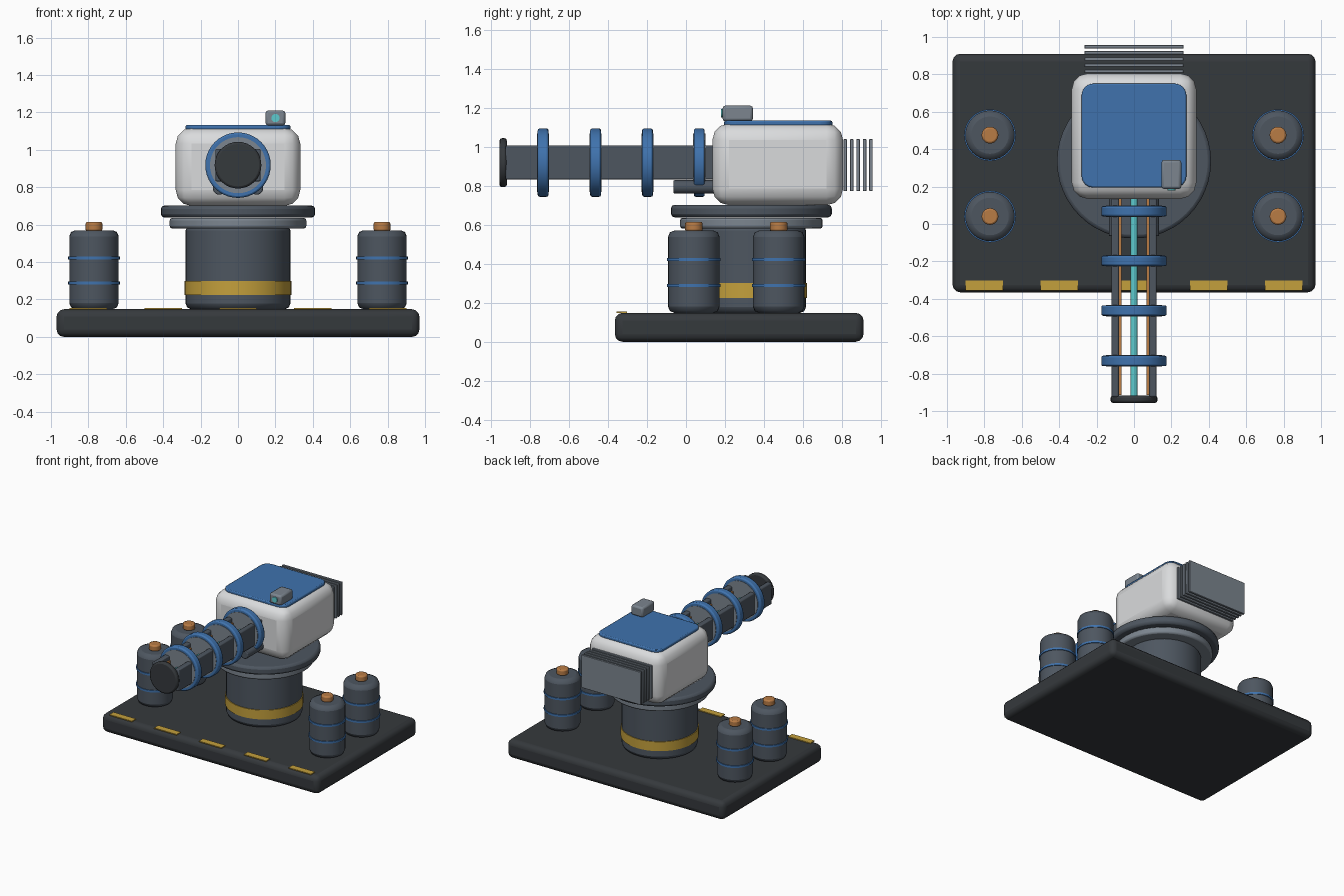
import bpy
import math

if "Cube" in bpy.data.objects:
    bpy.data.objects.remove(bpy.data.objects["Cube"], do_unlink=True)


def material(name, r, g, b):
    m = bpy.data.materials.new(name)
    m.use_nodes = True
    m.diffuse_color = (r, g, b, 1)
    m.node_tree.nodes["Principled BSDF"].inputs["Base Color"].default_value = (r, g, b, 1)
    return m


CHARCOAL = material("charcoal", 0.036, 0.041, 0.046)
SLATE = material("slate", 0.075, 0.093, 0.117)
STEEL = material("steel grey", 0.2, 0.235, 0.275)
WHITE = material("armour white", 0.7, 0.71, 0.72)
BLUE = material("blue", 0.05, 0.17, 0.42)
YELLOW = material("hazard yellow", 0.55, 0.35, 0.045)
COPPER = material("copper", 0.48, 0.2, 0.06)
CYAN = material("glowing cyan", 0.11, 0.6, 0.62)


def finish(name, mat, bevel, segments):
    ob = bpy.context.object
    ob.name = name
    ob.data.materials.append(mat)
    if bevel:
        mod = ob.modifiers.new("Bevel", "BEVEL")
        mod.width = bevel
        mod.segments = segments
        mod.limit_method = "ANGLE"
        mod.angle_limit = math.radians(40)
    bpy.ops.object.shade_smooth_by_angle(angle=math.radians(35))
    return ob


def box(name, mat, x, y, z, bevel=0, segments=2):
    """Box from (min, max) ranges on each axis."""
    centre = [(a + b) / 2 for a, b in (x, y, z)]
    bpy.ops.mesh.primitive_cube_add(size=1, location=centre)
    bpy.context.object.scale = [b - a for a, b in (x, y, z)]
    bpy.ops.object.transform_apply(location=False, rotation=False, scale=True)
    return finish(name, mat, bevel, segments)


def drum(name, mat, radius, x, y, z, bevel=0, segments=2, sides=32):
    """Upright cylinder, z is its (min, max) range."""
    bpy.ops.mesh.primitive_cylinder_add(vertices=sides, radius=radius, depth=z[1] - z[0],
                                        location=(x, y, sum(z) / 2))
    return finish(name, mat, bevel, segments)


def tube(name, mat, radius, x, y, z, bevel=0, segments=2, sides=32):
    """Cylinder lying along y, y is its (min, max) range."""
    bpy.ops.mesh.primitive_cylinder_add(vertices=sides, radius=radius, depth=y[1] - y[0],
                                        location=(x, sum(y) / 2, z), rotation=(math.pi / 2, 0, 0))
    return finish(name, mat, bevel, segments)


# Base slab with hazard plates along its front edge
box("base", CHARCOAL, (-0.97, 0.97), (-0.365, 0.91), (0, 0.148), 0.04, 3)
for i in range(5):
    x = (i - 2) * 0.4
    box("hazard_plate", YELLOW, (x - 0.1, x + 0.1), (-0.355, -0.303), (0.147, 0.155))

# Four power cells
for x in (-0.77, 0.77):
    for y in (0.04, 0.475):
        drum("power_cell", SLATE, 0.132, x, y, (0.148, 0.57), 0.032)
        for z in (0.288, 0.422):
            drum("cell_ring", BLUE, 0.138, x, y, (z - 0.008, z + 0.008))
        drum("cell_terminal", COPPER, 0.045, x, y, (0.565, 0.615), 0.01, 2, 20)

# Pedestal and turntable
MID = 0.335
drum("pedestal", SLATE, 0.28, 0, MID, (0.148, 0.6), 0.03, 2, 48)
drum("pedestal_band", YELLOW, 0.286, 0, MID, (0.225, 0.3), 0, 1, 48)
drum("turntable_lower", STEEL, 0.365, 0, MID, (0.58, 0.635), 0.012, 2, 48)
drum("turntable_upper", SLATE, 0.412, 0, MID, (0.638, 0.702), 0.018, 2, 48)

# Turret housing with roof panel and cooling fins
box("turret_housing", WHITE, (-0.333, 0.333), (0.135, 0.805), (0.7, 1.118), 0.085, 3)
roof = box("roof_panel", BLUE, (-0.28, 0.28), (0.195, 0.75), (1.105, 1.133), 0.008)
corner = roof.modifiers.new("Corners", "BEVEL")
corner.width = 0.06
corner.segments = 4
corner.limit_method = "VGROUP"
# Round the upright corners first, then soften the rim
weights = roof.data.attributes.new("bevel_weight_edge", "FLOAT", "EDGE")
for e in roof.data.edges:
    a, b = (roof.data.vertices[v].co for v in e.vertices)
    weights.data[e.index].value = 1.0 if abs(a.z - b.z) > 0.01 else 0.0
corner.limit_method = "WEIGHT"
roof.modifiers.move(1, 0)

for i in range(5):
    y = 0.816 + i * 0.033
    box("cooling_fin", STEEL, (-0.265, 0.265), (y - 0.009, y + 0.009), (0.772, 1.038), 0.002, 1)

# Sight on the roof
box("sight", STEEL, (0.147, 0.253), (0.187, 0.343), (1.13, 1.21), 0.014)
tube("sight_lens", CYAN, 0.022, 0.2, (0.18, 0.2), 1.17, 0, 1, 20)

# Open barrel: two rails around a glowing core
AXIS = 0.918
for s in (-1, 1):
    box("rail", SLATE, sorted((s * 0.08, s * 0.121)), (-0.925, 0.2),
        (AXIS - 0.087, AXIS + 0.087), 0.008)
    box("rail_liner", COPPER, sorted((s * 0.068, s * 0.081)), (-0.915, 0.2),
        (AXIS - 0.05, AXIS + 0.05))
    tube("recoil_cylinder", SLATE, 0.034, s * 0.1, (-0.065, 0.2), 0.794, 0.006, 2, 20)
tube("plasma_core", CYAN, 0.019, 0, (-0.92, 0.2), AXIS, 0, 1, 16)

# Coils around the barrel
for y in (0.068, -0.197, -0.463, -0.732):
    tube("coil", BLUE, 0.175, 0, (y - 0.028, y + 0.028), AXIS, 0.01, 2, 40)
    tube("coil_former", STEEL, 0.15, 0, (y - 0.031, y + 0.031), AXIS, 0, 1, 40)

# Muzzle cap
tube("muzzle", CHARCOAL, 0.125, 0, (-0.956, -0.918), AXIS, 0.012, 2, 32)
